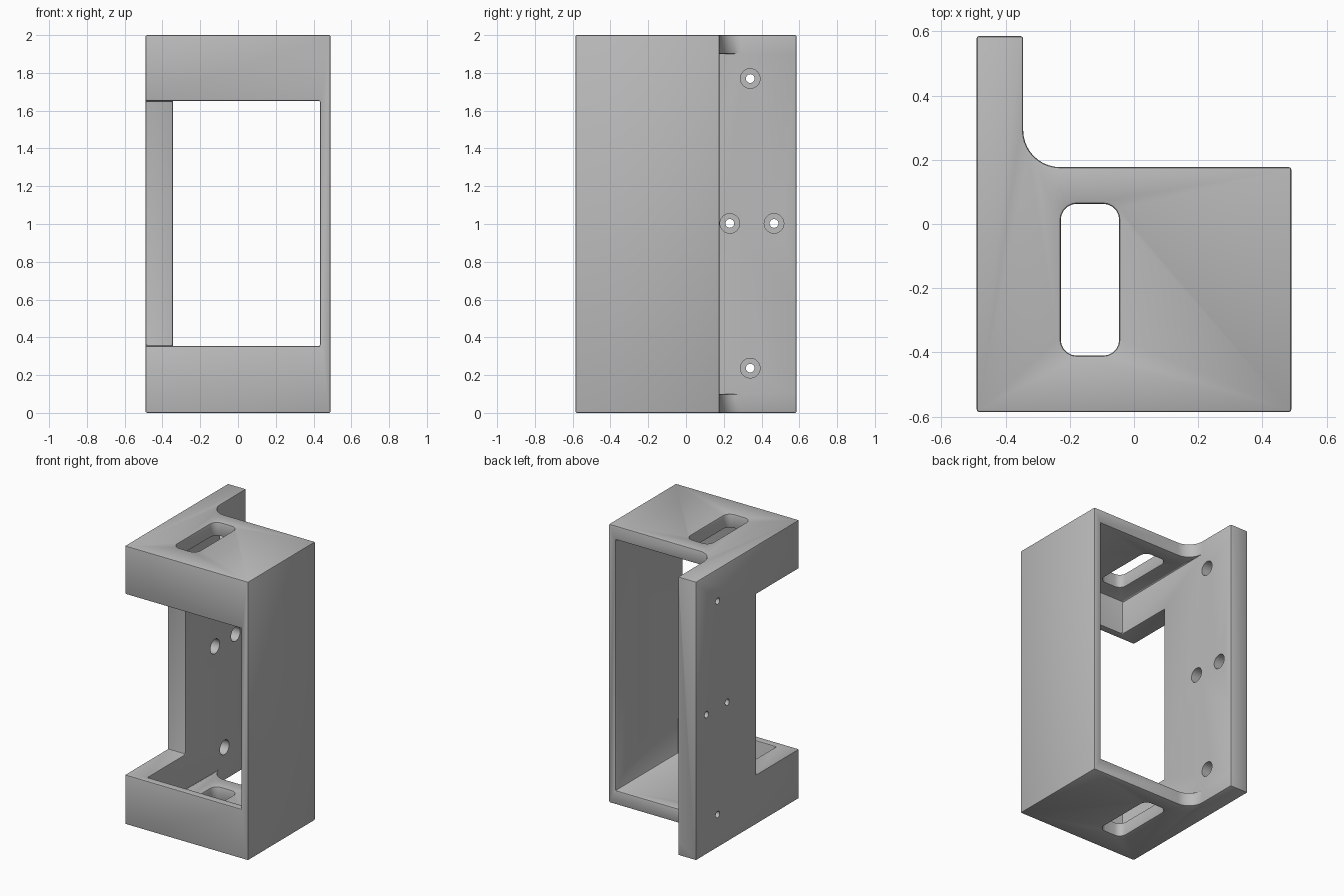
import bpy, bmesh
from math import sin, cos, pi, radians

cube = bpy.data.objects.get("Cube")
if cube:
    bpy.data.objects.remove(cube, do_unlink=True)

gray = bpy.data.materials.new("light gray")
gray.use_nodes = True
COLOR = (0.5, 0.5, 0.5, 1)
gray.diffuse_color = COLOR
gray.node_tree.nodes["Principled BSDF"].inputs["Base Color"].default_value = COLOR

# Main dimensions
X, FRONT, BACK, FLANGE = 0.49, -0.585, 0.177, 0.585
LEFT_IN, RIGHT_IN = -0.345, 0.435


def arc(cx, cy, r, start, end, n):
    steps = [start + (end - start) * i / n for i in range(n + 1)]
    return [(cx + r * cos(radians(a)), cy + r * sin(radians(a))) for a in steps]


def prism(name, outline, low, high, axis="z"):
    """Extrude a counter-clockwise outline; axis x maps it to (y, z)."""
    bm = bmesh.new()
    place = (lambda p, h: (h, *p)) if axis == "x" else (lambda p, h: (*p, h))
    base = bm.faces.new([bm.verts.new(place(p, low)) for p in outline])
    side = bmesh.ops.extrude_face_region(bm, geom=[base])["geom"]
    for v in side:
        if isinstance(v, bmesh.types.BMVert):
            v.co["xyz".index(axis)] = high
    bmesh.ops.recalc_face_normals(bm, faces=bm.faces)
    mesh = bpy.data.meshes.new(name)
    bm.to_mesh(mesh)
    bm.free()
    mesh.materials.append(gray)
    ob = bpy.data.objects.new(name, mesh)
    bpy.context.collection.objects.link(ob)
    return ob


def box(name, x0, x1, y0, y1, z0, z1):
    return prism(name, [(x0, y0), (x1, y0), (x1, y1), (x0, y1)], z0, z1)


def apply(ob, mod):
    bpy.ops.object.select_all(action="DESELECT")
    bpy.context.view_layer.objects.active = ob
    ob.select_set(True)
    bpy.ops.object.modifier_apply(modifier=mod.name)


def cut(ob, cutter):
    mod = ob.modifiers.new("cut", "BOOLEAN")
    mod.operation = "DIFFERENCE"
    mod.solver = "EXACT"
    mod.object = cutter
    apply(ob, mod)
    bpy.data.objects.remove(cutter, do_unlink=True)


# Bracket body with rear flange and filleted inner corner
R = 0.115
outline = [(-X, FRONT), (X, FRONT), (X, BACK)]
outline += arc(LEFT_IN + R, BACK + R, R, 270, 180, 10)
outline += [(LEFT_IN, FLANGE), (-X, FLANGE)]
bracket = prism("bracket_body", outline, 0, 2)

# Cavity open at the back, and the window wrapping the front left corner
cut(bracket, box("cavity_cutter", LEFT_IN, RIGHT_IN, -0.53, 1, 0.1, 1.9))
cut(bracket, box("window_cutter", -1, RIGHT_IN, -1, -0.1, 0.355, 1.652))

# Rounded slot through the top and bottom plates
r, sx0, sx1, sy0, sy1 = 0.05, -0.228, -0.046, -0.41, 0.063
slot = (arc(sx1 - r, sy0 + r, r, -90, 0, 5) + arc(sx1 - r, sy1 - r, r, 0, 90, 5)
        + arc(sx0 + r, sy1 - r, r, 90, 180, 5) + arc(sx0 + r, sy0 + r, r, 180, 270, 5))
cut(bracket, prism("slot_cutter", slot, -1, 3))

# Softened edges
bevel = bracket.modifiers.new("bevel", "BEVEL")
bevel.width = 0.008
bevel.segments = 2
bevel.limit_method = "ANGLE"
bevel.angle_limit = radians(35)
bevel.use_clamp_overlap = False
apply(bracket, bevel)

# Counterbored screw holes in the flange
for y, z in [(0.34, 0.237), (0.34, 1.77), (0.232, 1.003), (0.466, 1.003)]:
    for radius, x0 in [(0.052, -0.42), (0.023, -1)]:
        circle = arc(y, z, radius, 0, 360, 32)[:-1]
        cut(bracket, prism("hole_cutter", circle, x0, -0.3, "x"))

bpy.ops.object.select_all(action="DESELECT")
bpy.context.view_layer.objects.active = bracket
bracket.select_set(True)
bpy.ops.object.shade_smooth_by_angle(angle=radians(30))
